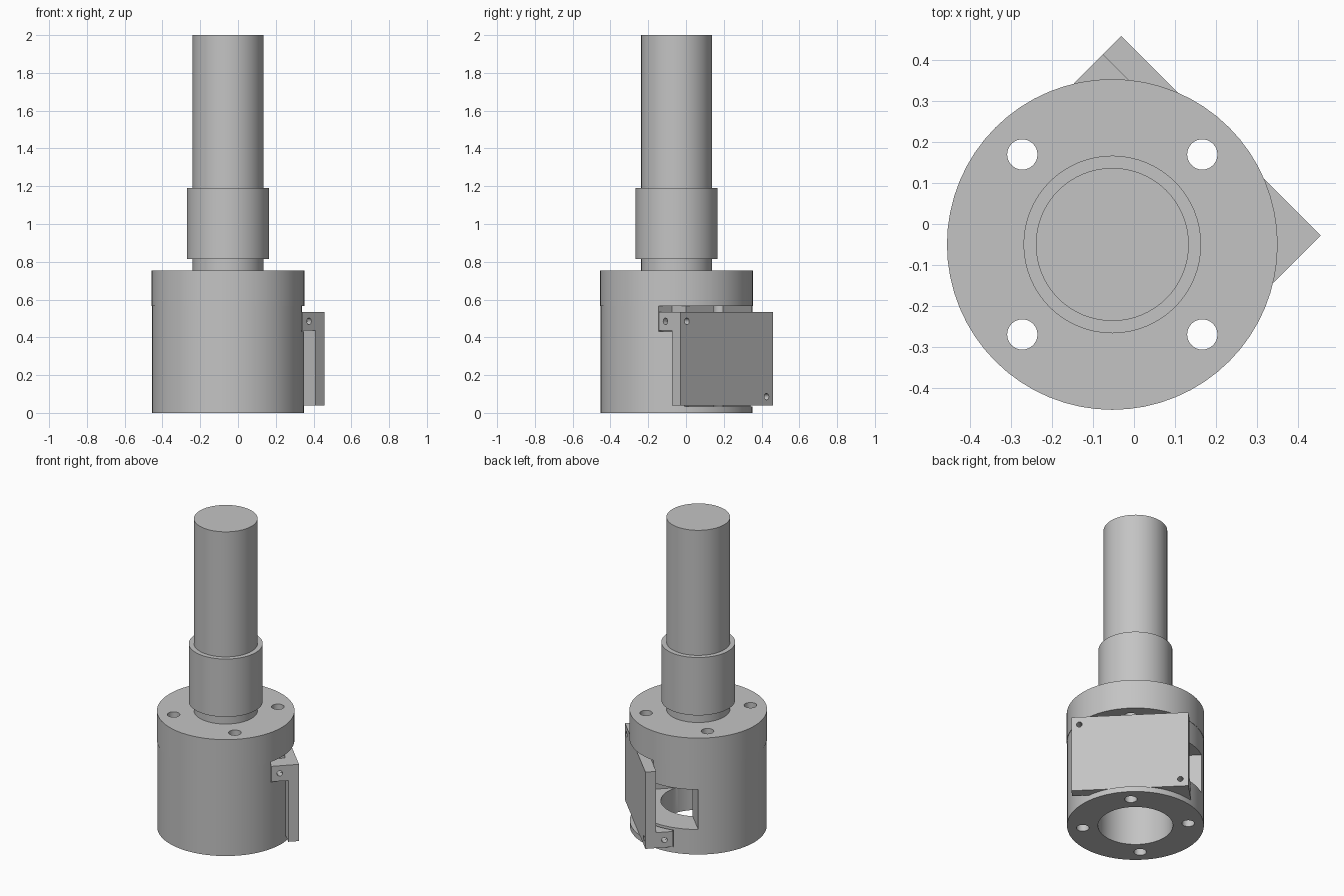
import bpy
import math

if "Cube" in bpy.data.objects:
    bpy.data.objects.remove(bpy.data.objects["Cube"])

AXIS = (-0.053, -0.05)   # shared centre line
TURN = math.radians(45)  # local +x points out through the cover plate
SIDES = 64

metal = bpy.data.materials.new("light_grey_metal")
metal.use_nodes = True
metal.diffuse_color = (0.55, 0.55, 0.55, 1)
metal.node_tree.nodes["Principled BSDF"].inputs["Base Color"].default_value = (0.55, 0.55, 0.55, 1)


def place(x, y, z):
    """Turn a local point on the part axis into world space."""
    c, s = math.cos(TURN), math.sin(TURN)
    return (AXIS[0] + c * x - s * y, AXIS[1] + s * x + c * y, z)


def cylinder(name, radius, z0, z1, x=0, y=0, sides=SIDES):
    bpy.ops.mesh.primitive_cylinder_add(
        vertices=sides, radius=radius, depth=z1 - z0,
        location=place(x, y, (z0 + z1) / 2), rotation=(0, 0, TURN))
    obj = bpy.context.object
    obj.name = name
    obj.data.materials.append(metal)
    return obj


def box(name, x0, x1, y0, y1, z0, z1):
    bpy.ops.mesh.primitive_cube_add(
        size=1, location=place((x0 + x1) / 2, (y0 + y1) / 2, (z0 + z1) / 2),
        rotation=(0, 0, TURN))
    obj = bpy.context.object
    obj.name = name
    obj.scale = (x1 - x0, y1 - y0, z1 - z0)
    obj.data.materials.append(metal)
    return obj


def side_hole(radius, length, x, y, z, along_x):
    """Horizontal drill cutter, along the plate normal or along its width."""
    obj = cylinder("drill", radius, z - length / 2, z + length / 2, x, y, 20)
    obj.rotation_euler = (0, math.pi / 2, TURN if along_x else TURN + math.pi / 2)
    return obj


def combine(obj, others, operation="DIFFERENCE"):
    for other in others:
        other.hide_render = True
        mod = obj.modifiers.new("combine", "BOOLEAN")
        mod.operation = operation
        mod.solver = "EXACT"
        mod.object = other
        bpy.context.view_layer.objects.active = obj
        bpy.ops.object.modifier_apply(modifier=mod.name)
        bpy.data.objects.remove(other)


def bolt_holes():
    r = 0.311
    return [cylinder("bolt_drill", 0.037, -0.1, 0.9, x, y, 32)
            for x, y in ((r, 0), (-r, 0), (0, r), (0, -r))]


# Shaft, collar and flange
shaft = cylinder("shaft", 0.187, 0.74, 2.0)
collar = cylinder("collar", 0.217, 0.815, 1.19)
flange = cylinder("flange", 0.404, 0.565, 0.755)
combine(flange, bolt_holes())

# Hollow housing with side window, cover seat and tab notches
housing = cylinder("housing", 0.402, 0, 0.565)
combine(housing, [
    cylinder("bore", 0.22, -0.1, 0.7),
    box("window", 0.07, 0.312, -0.2, 0.5, 0.162, 0.42),
    box("cover_seat", 0.312, 0.6, -0.5, 0.5, 0.035, 0.7),
    box("upper_notch", 0.208, 0.6, -0.5, -0.243, 0.43, 0.7),
    box("lower_notch", 0.208, 0.6, 0.243, 0.5, 0.035, 0.145),
] + bolt_holes())

# Cover plate with a drilled tab at two opposite corners
cover = box("cover_plate", 0.312, 0.376, -0.345, 0.345, 0.038, 0.535)
tabs = [box("upper_tab", 0.212, 0.33, -0.345, -0.245, 0.435, 0.535),
        box("lower_tab", 0.212, 0.33, 0.245, 0.345, 0.038, 0.138)]
combine(cover, tabs, "UNION")
drills = [cylinder("bolt_clearance", 0.037, -0.1, 0.9, 0.311, 0, 32)]
for y, z in ((-0.298, 0.485), (0.298, 0.086)):
    drills.append(side_hole(0.017, 0.5, 0.3, y, z, True))
    drills.append(side_hole(0.017, 0.2, 0.262, y, z, False))
combine(cover, drills)

# Smooth round walls, crisp edges
bpy.ops.object.select_all(action="DESELECT")
for obj in (shaft, collar, flange, housing, cover):
    obj.select_set(True)
bpy.context.view_layer.objects.active = housing
bpy.ops.object.shade_smooth_by_angle(angle=math.radians(30))
